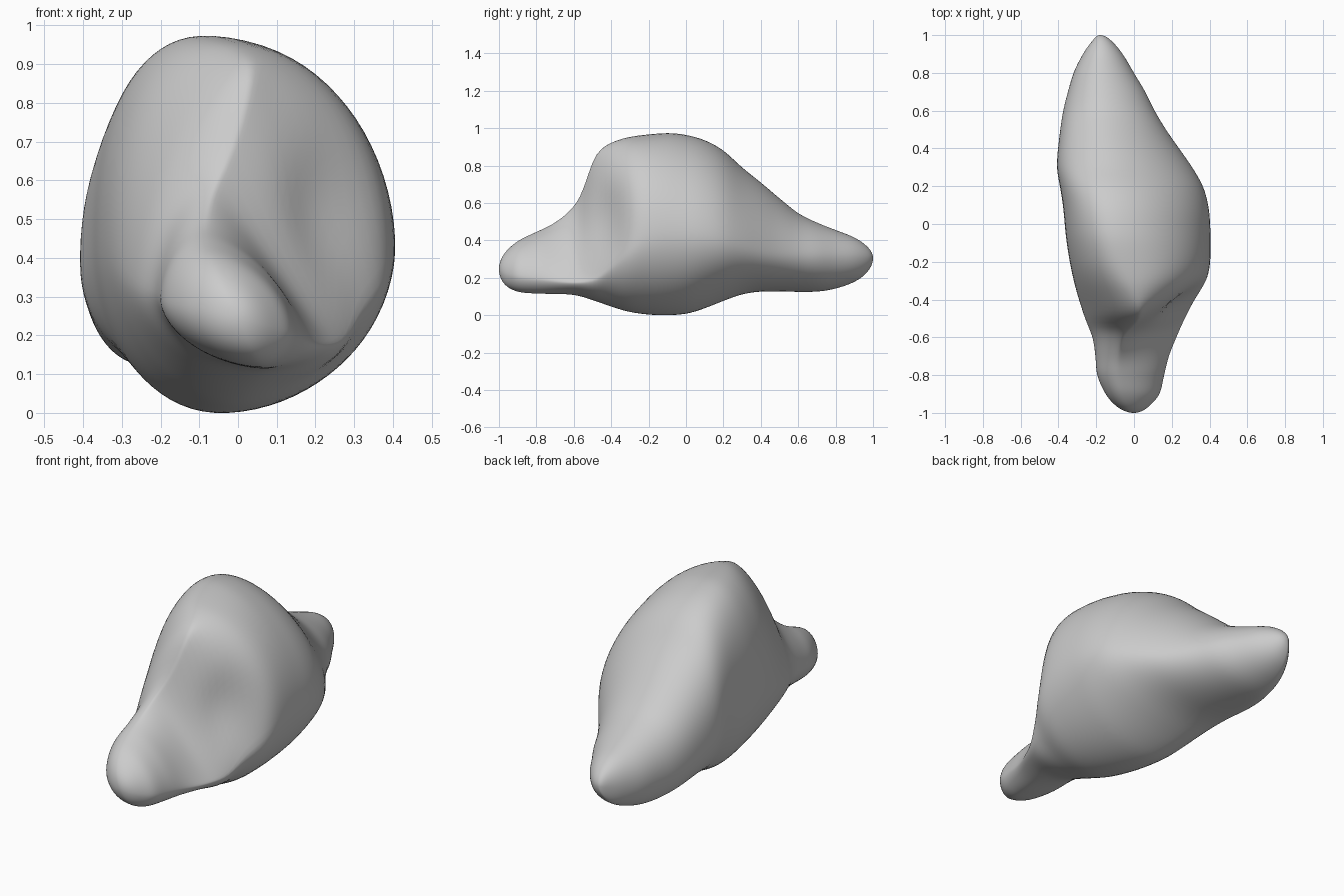
import bpy, bmesh, math

if "Cube" in bpy.data.objects:
    bpy.data.objects.remove(bpy.data.objects["Cube"])

# Outline curves along the length: (y, value) keys
TOP_Z = [(-1, .25), (-.98, .32), (-.9, .40), (-.8, .45), (-.7, .50), (-.6, .585), (-.55, .67),
         (-.505, .82), (-.48, .87), (-.44, .908), (-.38, .937), (-.3, .96), (-.1, .98), (0, .97),
         (.1, .942), (.2, .887), (.3, .795), (.4, .715), (.5, .63), (.6, .55), (.7, .50), (.8, .46),
         (.9, .42), (.97, .37), (1, .31)]
BOT_Z = [(-1, .25), (-.97, .17), (-.9, .13), (-.8, .12), (-.6, .113), (-.5, .085), (-.4, .05),
         (-.3, .02), (-.15, .003), (0, .01), (.1, .04), (.2, .08), (.3, .115), (.4, .13),
         (.7, .13), (.83, .155), (.93, .20), (.98, .25), (1, .31)]
LEFT_X = [(-1, 0), (-.95, -.11), (-.9, -.15), (-.8, -.195), (-.7, -.205), (-.6, -.22), (-.5, -.26),
          (-.3, -.32), (-.1, -.357), (.1, -.377), (.2, -.393), (.3, -.409), (.45, -.397),
          (.6, -.375), (.7, -.35), (.8, -.32), (.9, -.27), (.97, -.22), (1, -.18)]
RIGHT_X = [(-1, 0), (-.95, .095), (-.9, .135), (-.8, .16), (-.7, .185), (-.6, .225), (-.5, .27),
           (-.4, .325), (-.3, .385), (-.2, .405), (0, .405), (.1, .395), (.2, .367), (.3, .31),
           (.4, .24), (.5, .17), (.6, .11), (.7, .06), (.8, 0), (.9, -.06), (.97, -.12), (1, -.18)]
# Where each outline lies on the cross-section
TOP_X = [(-1, 0), (-.8, -.08), (-.6, -.06), (-.5, .03), (-.4, .02), (-.2, -.06), (0, -.10),
         (.3, -.13), (.6, -.16), (1, -.18)]
BOT_X = [(-1, 0), (-.7, .07), (-.4, .02), (-.1, -.05), (.2, -.15), (.5, -.24), (.8, -.23), (1, -.18)]
LEFT_Z = [(-1, .25), (-.8, .29), (-.5, .33), (-.2, .42), (.2, .42), (.6, .30), (1, .31)]
RIGHT_Z = [(-1, .25), (-.8, .20), (-.5, .19), (-.38, .30), (-.2, .42), (.1, .42), (.5, .33), (1, .31)]
# Fullness of the corners (2 = elliptical, lower = flatter)
FULL_R = [(-1, 2), (-.8, 1.6), (-.6, 1.05), (-.5, 1.05), (-.4, 1.75), (-.28, 2.05), (0, 1.85),
          (.4, 1.75), (1, 2)]
FULL_L = [(-1, 2), (-.8, 1.9), (-.5, 1.6), (-.2, 2.1), (.2, 2.35), (.6, 2.1), (1, 2)]
FULL_B = [(-1, 2), (-.7, 1.75), (-.1, 1.9), (.3, 1.95), (1, 2)]


def curve(keys, y):
    """Smooth interpolation, rounded at both ends of the body."""
    p = [(math.acos(max(-1, min(1, -k))), v) for k, v in keys]
    t = math.acos(max(-1, min(1, -y)))
    i = max(j for j in range(len(p) - 1) if p[j][0] <= t + 1e-9)

    def slope(j):
        a, b = p[max(j - 1, 0)], p[min(j + 1, len(p) - 1)]
        return (b[1] - a[1]) / (b[0] - a[0])
    h = p[i + 1][0] - p[i][0]
    s = (t - p[i][0]) / h
    return ((2*s**3 - 3*s*s + 1) * p[i][1] + (s**3 - 2*s*s + s) * h * slope(i)
            + (3*s*s - 2*s**3) * p[i + 1][1] + (s**3 - s*s) * h * slope(i + 1))


def section(y, n):
    """Closed ring made of four superelliptic quarters."""
    tx, tz, bx, bz = (curve(c, y) for c in (TOP_X, TOP_Z, BOT_X, BOT_Z))
    lx, lz, rx, rz = (curve(c, y) for c in (LEFT_X, LEFT_Z, RIGHT_X, RIGHT_Z))
    fr, fl, fb = (curve(c, y) for c in (FULL_R, FULL_L, FULL_B))
    pts = []
    for k in range(n):
        a = 2 * math.pi * (k + .5) / n
        c, s = math.cos(a), math.sin(a)
        sx, szz = (rx, rz) if c > 0 else (lx, lz)
        ex, ez = (tx, tz) if s > 0 else (bx, bz)
        f = fb if s < 0 else (fr if c > 0 else fl)
        u, v = abs(c) ** (2 / f), abs(s) ** (2 / f)
        x, z = ex + (sx - ex) * u, szz + (ez - szz) * v
        # Hollow under the brow on the right of the front face
        if c > 0 and s > 0:
            x -= .4 * (x - tx) * math.exp(-((z - .53) / .17)**2 - ((y + .45) / .09)**2)
        pts.append((x, y, z))
    return pts


# Lofted rock body
N, M = 80, 120
bm = bmesh.new()
rings = [[bm.verts.new(p) for p in section(-math.cos(math.pi * i / M), N)] for i in range(1, M)]
front, back = bm.verts.new((0, -1, .25)), bm.verts.new((-.18, 1, .31))
for a, b in zip(rings, rings[1:]):
    for k in range(N):
        bm.faces.new((a[k], a[(k + 1) % N], b[(k + 1) % N], b[k]))
for k in range(N):
    bm.faces.new((front, rings[0][(k + 1) % N], rings[0][k]))
    bm.faces.new((back, rings[-1][k], rings[-1][(k + 1) % N]))

# Soften the ridges slightly
for _ in range(4):
    bmesh.ops.smooth_vert(bm, verts=[v for r in rings[3:-3] for v in r], factor=.5,
                          use_axis_x=True, use_axis_y=False, use_axis_z=True)
bmesh.ops.recalc_face_normals(bm, faces=bm.faces)
for f in bm.faces:
    f.smooth = True
low = min(v.co.z for v in bm.verts)
for v in bm.verts:
    v.co.z -= low
mesh = bpy.data.meshes.new("rock_body")
bm.to_mesh(mesh)
bm.free()
rock = bpy.data.objects.new("rock_body", mesh)
bpy.context.collection.objects.link(rock)
